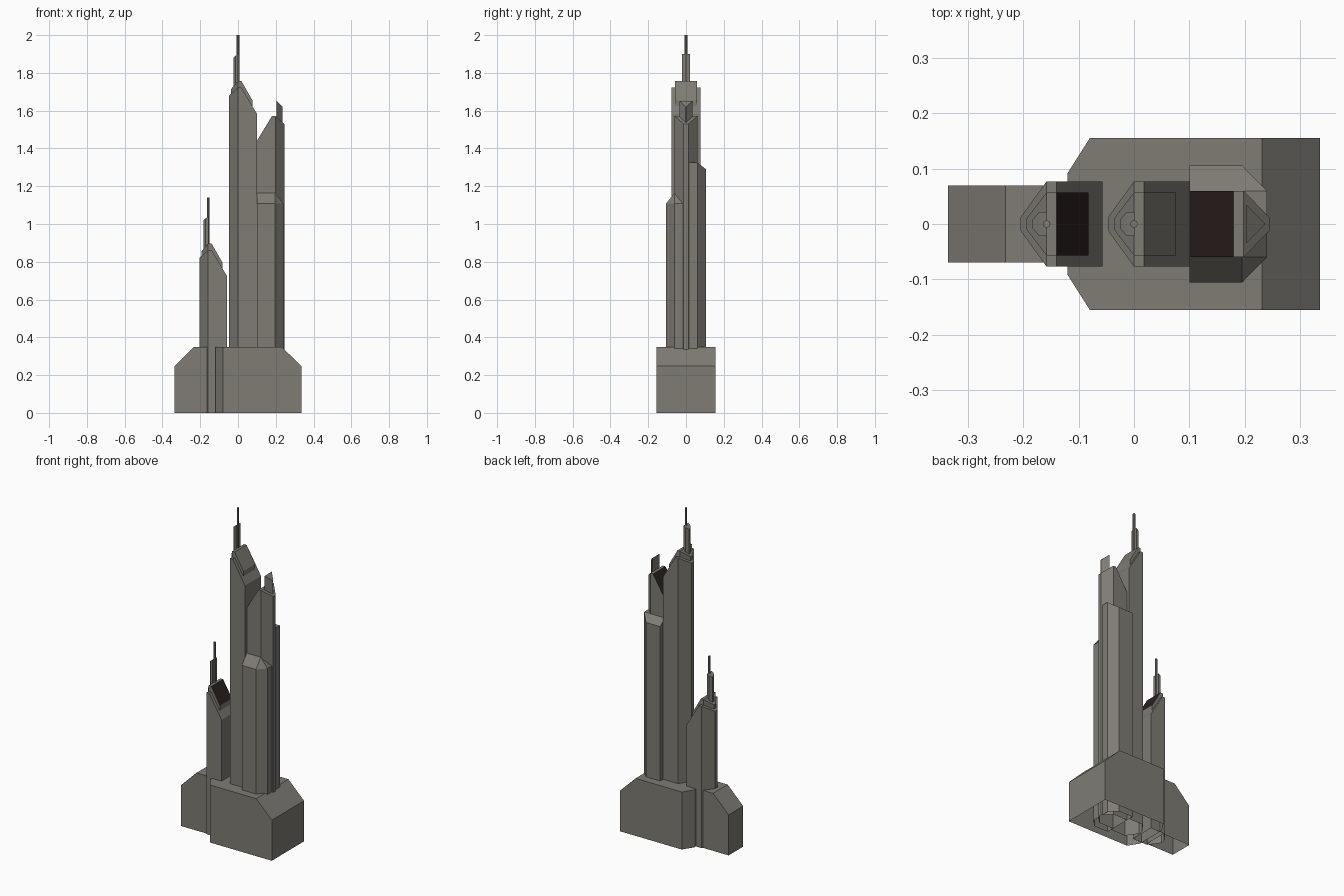
import bpy, bmesh
from mathutils import Vector

if "Cube" in bpy.data.objects:
    bpy.data.objects.remove(bpy.data.objects["Cube"])


def material(name, rgb):
    m = bpy.data.materials.new(name)
    m.diffuse_color = (*rgb, 1)
    m.use_nodes = True
    m.node_tree.nodes["Principled BSDF"].inputs["Base Color"].default_value = m.diffuse_color
    return m


STONE = material("warm grey stone", (0.21, 0.20, 0.175))
DARK = material("dark brown glass", (0.025, 0.016, 0.014))


def finish(bm, name):
    bmesh.ops.remove_doubles(bm, verts=bm.verts, dist=1e-5)
    bmesh.ops.recalc_face_normals(bm, faces=bm.faces)
    me = bpy.data.meshes.new(name)
    bm.to_mesh(me)
    bm.free()
    me.materials.append(STONE)
    me.materials.append(DARK)
    ob = bpy.data.objects.new(name, me)
    bpy.context.collection.objects.link(ob)
    return ob


def hull(name, stations, base=0.0, offset=(0, 0), dark=()):
    """Open-bottomed block from (x, half width, roof height) stations.
    dark lists the roof segments that are dark glass."""
    dx, dz = offset
    bm = bmesh.new()
    rows = []
    for x, w, z in stations:
        rows.append([bm.verts.new((x + dx, s * w, h))
                     for s in (-1, 1) for h in (base, z + dz)])
    for i, (a, b) in enumerate(zip(rows, rows[1:])):
        roof = bm.faces.new((a[1], b[1], b[3], a[3]))
        roof.material_index = int(i in dark)
        bm.faces.new((a[0], b[0], b[1], a[1]))
        bm.faces.new((a[2], a[3], b[3], b[2]))
    for r in (rows[0], rows[-1]):
        bm.faces.new((r[0], r[1], r[3], r[2]))
    return finish(bm, name)


def wing(name, side, eave_y, eave_x, ridge):
    """Side wing with chamfered outer corner and hipped roof."""
    pts = dict(a=(.10, .106, eave_y), b=(.195, .106, eave_y),
               c=(.24, .06, eave_x), d=(.24, .012, eave_x),
               e=(.10, .06, ridge), f=(.195, .06, ridge), g=(.195, .012, ridge))
    bm = bmesh.new()
    top = {k: bm.verts.new((x, side * y, z)) for k, (x, y, z) in pts.items()}
    low = {k: bm.verts.new((x, side * y, 0)) for k, (x, y, z) in pts.items()}
    for roof in ("abfe", "bcf", "cdgf"):
        bm.faces.new([top[k] for k in roof])
    for p, q in ("ab", "bc", "cd", "ea"):
        bm.faces.new((low[p], low[q], top[q], top[p]))
    return finish(bm, name)


def antenna(name, x, z0, z1, r=0.007):
    bm = bmesh.new()
    bmesh.ops.create_cone(bm, cap_ends=True, segments=8, radius1=r, radius2=r, depth=z1 - z0)
    bmesh.ops.translate(bm, verts=bm.verts, vec=Vector((x, 0, (z0 + z1) / 2)))
    return finish(bm, name)


# Podiums
hull("main_podium", [(-.12, .092, .35), (-.08, .155, .35), (.231, .155, .35), (.336, .155, .247)])
hull("left_podium", [(-.336, .07, .247), (-.232, .07, .35), (-.15, .07, .35)])

# Tall and small spired towers share one design
for label, dx, dz, dark in (("tall", 0, 0, ()), ("small", -.158, -.86, (2,))):
    off = (dx, dz)
    hull(label + "_tower", [(-.047, .012, 1.68), (0, .077, 1.722),
                            (.018, .077, 1.722), (.101, .077, 1.582)], 0, off)
    hull(label + "_tower_cap", [(-.036, .010, 1.715), (0, .057, 1.757), (.018, .057, 1.757),
                                (.076, .057, 1.655)], 1.58 + dz, off, dark)
    hull(label + "_tower_spire", [(-.025, .008, 1.88), (-.013, .022, 1.89),
                                  (.001, .022, 1.90)], 1.70 + dz, off)
    antenna(label + "_tower_antenna", dx, 1.72 + dz, 2.0 + dz)

# Right tower with dark sloping roof, fin and two wings
hull("right_tower", [(.10, .06, 1.44), (.18, .06, 1.572), (.198, .06, 1.572),
                     (.245, .012, 1.53)], 0, (0, 0), (0,))
hull("right_tower_fin", [(.203, .035, 1.652), (.236, .002, 1.62)], 1.5)
wing("front_wing", -1, 1.108, 1.108, 1.165)
wing("back_wing", 1, 1.29, 1.325, 1.325)
